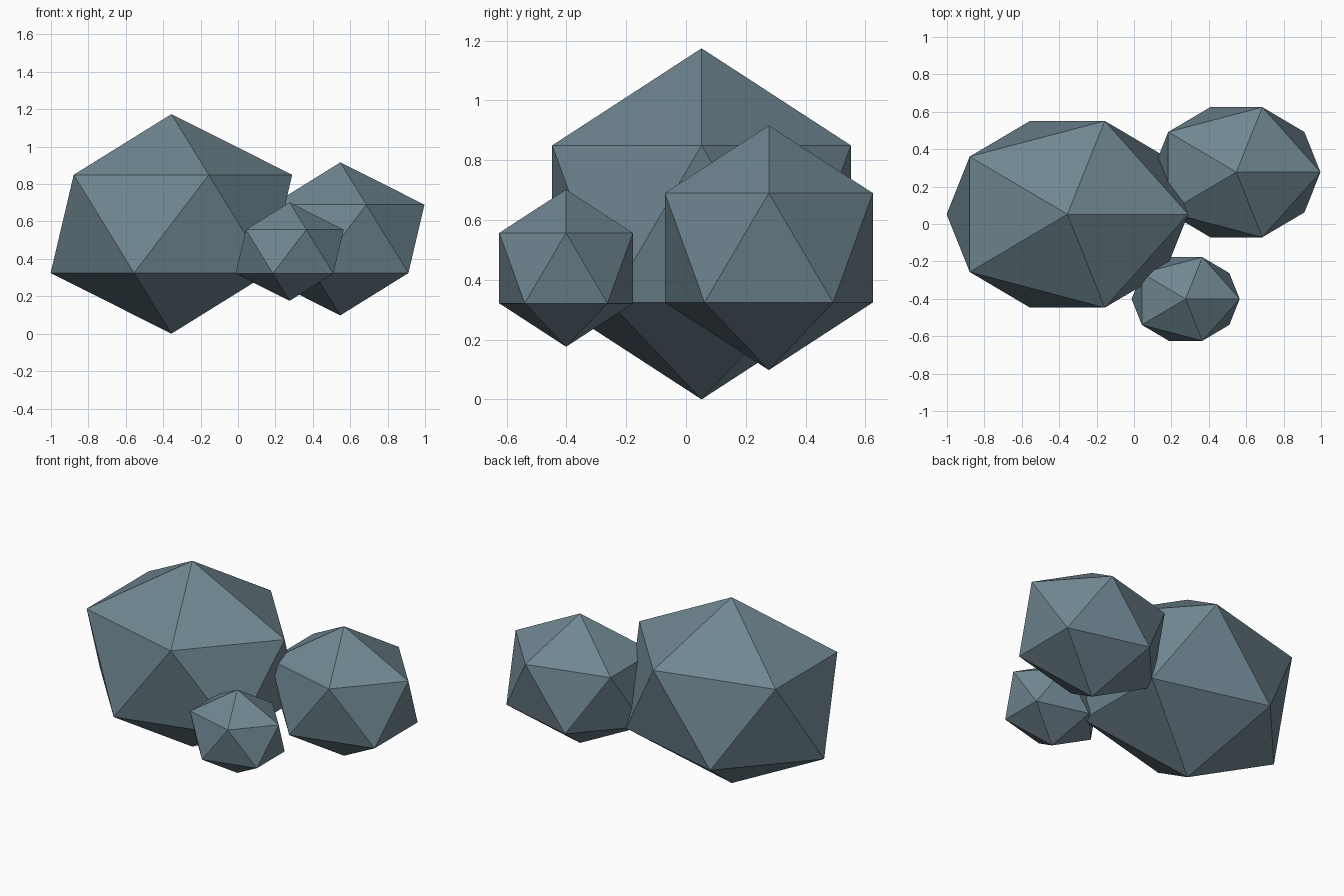
import bpy

if "Cube" in bpy.data.objects:
    bpy.data.objects.remove(bpy.data.objects["Cube"])

# One blue-grey stone colour
stone = bpy.data.materials.new("blue grey stone")
stone.diffuse_color = (0.16, 0.24, 0.285, 1)
stone.use_nodes = True
stone.node_tree.nodes["Principled BSDF"].inputs["Base Color"].default_value = stone.diffuse_color


def rock(name, centre, radius):
    """Faceted boulder: an icosahedron stretched along x."""
    bpy.ops.mesh.primitive_ico_sphere_add(subdivisions=1, radius=1, location=centre)
    ob = bpy.context.object
    ob.name = name
    ob.scale = (radius * 1.23, radius, radius)
    ob.data.materials.append(stone)
    bpy.ops.object.transform_apply(location=False, rotation=False, scale=True)
    bpy.ops.object.shade_flat()
    return ob


# Large, medium and small boulders, overlapping in a cluster
rock("large_rock", (-0.356, 0.052, 0.587), 0.587)
rock("medium_rock", (0.547, 0.277, 0.507), 0.409)
rock("small_rock", (0.276, -0.401, 0.439), 0.263)
